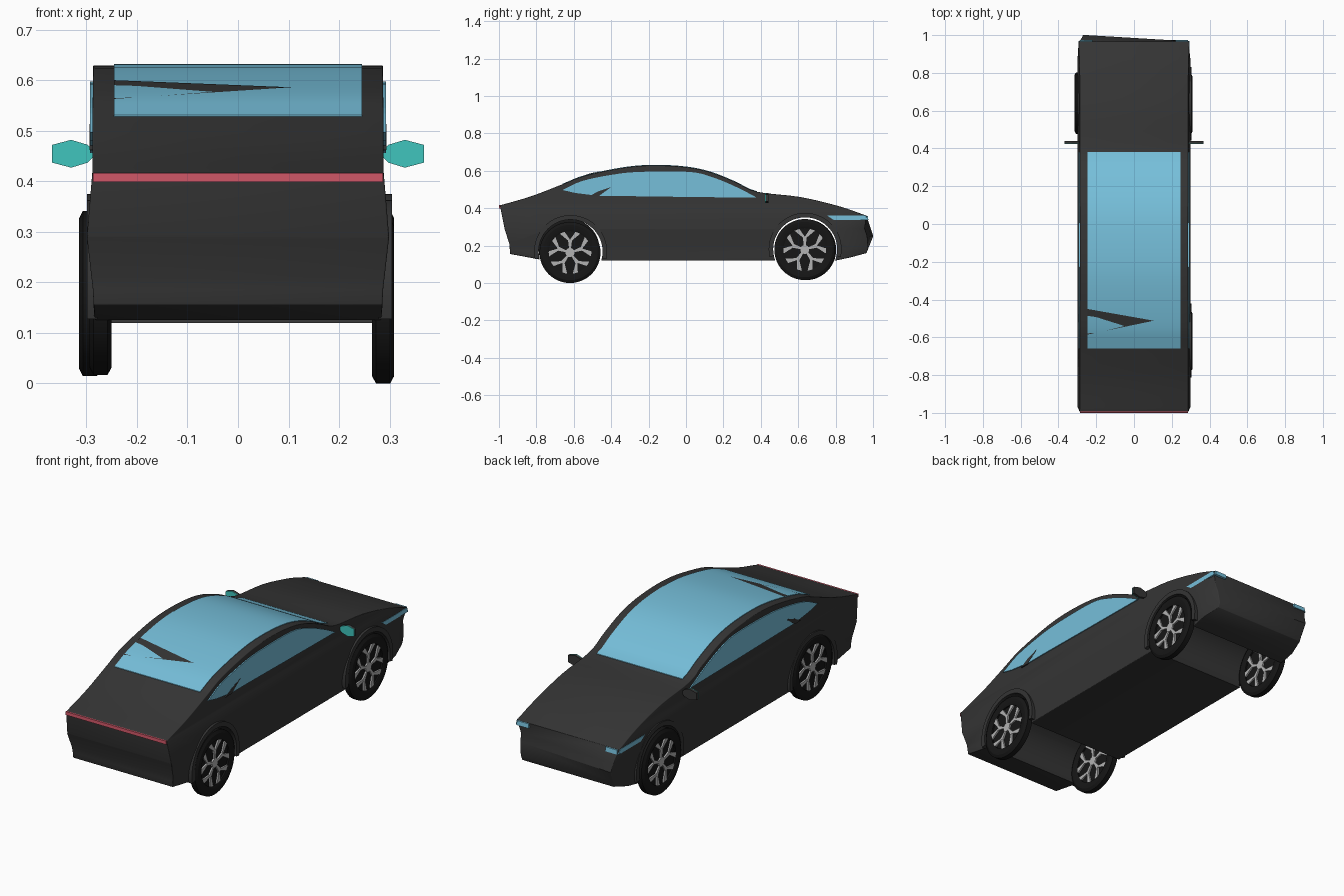
import bpy, bmesh
from math import sin, cos, pi, radians
from mathutils import Vector

if "Cube" in bpy.data.objects:
    bpy.data.objects.remove(bpy.data.objects["Cube"])


def material(name, r, g, b):
    m = bpy.data.materials.new(name)
    m.diffuse_color = (r, g, b, 1)
    m.use_nodes = True
    m.node_tree.nodes["Principled BSDF"].inputs["Base Color"].default_value = m.diffuse_color
    return m


PAINT = material("dark_paint", 0.035, 0.035, 0.035)
RUBBER = material("rubber", 0.008, 0.008, 0.008)
METAL = material("alloy", 0.45, 0.45, 0.45)
GLASS = material("blue_glass", 0.18, 0.52, 0.70)
RED = material("red_light", 0.6, 0.09, 0.13)
TEAL = material("teal_mirror", 0.05, 0.56, 0.51)


def finish(bm, name, mat):
    bmesh.ops.recalc_face_normals(bm, faces=bm.faces)
    me = bpy.data.meshes.new(name)
    bm.to_mesh(me)
    bm.free()
    ob = bpy.data.objects.new(name, me)
    bpy.context.collection.objects.link(ob)
    me.materials.append(mat)
    return ob


def select(ob):
    bpy.ops.object.select_all(action='DESELECT')
    ob.select_set(True)
    bpy.context.view_layer.objects.active = ob


def smooth(ob, angle=30):
    select(ob)
    bpy.ops.object.shade_smooth_by_angle(angle=radians(angle))


def add_prism(bm, pts, lo, hi, axis=0):
    """Extrude a 2D outline from lo to hi along x (axis 0) or y (axis 1)."""
    def vert(p, d):
        return bm.verts.new((d, *p) if axis == 0 else (p[0], d, p[1]))
    a = [vert(p, lo) for p in pts]
    b = [vert(p, hi) for p in pts]
    bm.faces.new(a)
    bm.faces.new(b[::-1])
    n = len(pts)
    for i in range(n):
        bm.faces.new((a[i], a[(i + 1) % n], b[(i + 1) % n], b[i]))


def prism(name, pts, lo, hi, mat, axis=0):
    bm = bmesh.new()
    add_prism(bm, pts, lo, hi, axis)
    return finish(bm, name, mat)


def curve(pts, steps=4):
    """Catmull-Rom curve through 2D points."""
    p = [Vector(q) for q in pts]
    p = [2 * p[0] - p[1]] + p + [2 * p[-1] - p[-2]]
    out = []
    for i in range(1, len(p) - 2):
        a, b, c, d = p[i - 1:i + 3]
        for s in range(steps):
            t = s / steps
            out.append(0.5 * (2 * b + (c - a) * t + (2 * a - 5 * b + 4 * c - d) * t * t
                              + (3 * b - a - 3 * c + d) * t ** 3))
    return [tuple(v) for v in out] + [tuple(p[-2])]


def arc(cy, cz, r, a0, a1, n):
    return [(cy + r * cos(radians(a0 + (a1 - a0) * i / n)),
             cz + r * sin(radians(a0 + (a1 - a0) * i / n))) for i in range(n + 1)]


# Body: side outline extruded across the car, flanks bulged at mid height
roof = curve([(-0.995, 0.415), (-0.83, 0.463), (-0.66, 0.528), (-0.54, 0.574), (-0.33, 0.617),
              (-0.17, 0.629), (0, 0.62), (0.13, 0.593), (0.26, 0.542), (0.38, 0.488),
              (0.61, 0.46), (0.82, 0.41), (0.965, 0.36)])
outline = roof + [(1.0, 0.25), (0.965, 0.16), (0.88, 0.137), (0.80, 0.12),
                  (-0.75, 0.12), (-0.94, 0.155), (-0.945, 0.21), (-0.97, 0.29)]
widths = [(0.12, 0.284), (0.185, 0.287), (0.29, 0.299), (0.42, 0.288), (0.64, 0.287)]


def half_width(z):
    for (z0, w0), (z1, w1) in zip(widths, widths[1:]):
        if z <= z1:
            return w0 + (w1 - w0) * (z - z0) / (z1 - z0)
    return widths[-1][1]


bm = bmesh.new()
add_prism(bm, outline, -1, 1)
cuts = [((0, 0, z), (0, 0, 1)) for z, _ in widths[1:-1]] + [((0, 0.87, 0), (0, 1, 0))]
for co, no in cuts:
    bmesh.ops.bisect_plane(bm, geom=bm.verts[:] + bm.edges[:] + bm.faces[:],
                           plane_co=co, plane_no=no)
for v in bm.verts:
    v.co.x *= half_width(v.co.z)
    if v.co.y > 0.95 and v.co.z < 0.3:      # tapered lower nose corners
        v.co.x *= 0.92
    if v.co.y > 0.985:                      # slightly skewed nose
        v.co.y -= 0.03 * (v.co.x + 0.25) / 0.5
bmesh.ops.triangulate(bm, faces=[f for f in bm.faces if f.calc_center_median().y > 0.87])
body = finish(bm, "body", PAINT)
bev = body.modifiers.new("soft_edges", 'BEVEL')
bev.width, bev.segments, bev.limit_method, bev.angle_limit = 0.01, 3, 'ANGLE', radians(40)

# Wheel arch tunnels through the body
arches = [(-0.617, 0.168), (0.637, 0.18)]
cutters = []
for cy, cz in arches:
    cut = prism("arch_cutter", arc(cy, cz, 0.171, 0, 360 - 7.5, 47), -0.6, 0.6, PAINT)
    cut.hide_render = True
    cutters.append(cut)
    m = body.modifiers.new("arch", 'BOOLEAN')
    m.operation, m.object, m.solver = 'DIFFERENCE', cut, 'EXACT'
select(body)
for m in list(body.modifiers):
    bpy.ops.object.modifier_apply(modifier=m.name)
for c in cutters:
    bpy.data.objects.remove(c)
smooth(body)

# Panoramic glass from windscreen to rear window
top = [p for p in roof if -0.665 <= p[0] <= 0.385]
glass = [(y, z + 0.003) for y, z in top] + [(y, z - 0.01) for y, z in top[::-1]]
smooth(prism("roof_glass", glass, -0.245, 0.245, GLASS))

# Dark wedge lying on the rear window
bm = bmesh.new()
bm.faces.new([bm.verts.new(p) for p in ((-0.245, -0.585, 0.563), (0.105, -0.512, 0.586),
                                        (-0.245, -0.45, 0.600))])
finish(bm, "rear_window_wedge", PAINT)

# Tail light bar
prism("tail_light", [(-1.0, 0.399), (-0.999, 0.416), (-0.985, 0.416), (-0.985, 0.399)],
      -0.287, 0.287, RED)

window = curve([(-0.66, 0.497), (-0.556, 0.545), (-0.40, 0.578), (-0.25, 0.594), (0.02, 0.594),
                (0.155, 0.561), (0.28, 0.508), (0.38, 0.456)]) + \
    [(0.02, 0.46), (-0.35, 0.465), (-0.46, 0.465), (-0.59, 0.481)]
mirror = [(0.283, 0.458), (0.297, 0.472), (0.33, 0.482), (0.368, 0.472),
          (0.368, 0.437), (0.33, 0.427), (0.297, 0.437), (0.283, 0.452)]

for s, side in ((1, "right"), (-1, "left")):
    # Side windows and the small pillar in them
    prism(side + "_window", window, s * 0.27, s * 0.293, GLASS)
    prism(side + "_window_pillar", [(-0.40, 0.513), (-0.47, 0.49), (-0.52, 0.462), (-0.47, 0.462)],
          s * 0.27, s * 0.294, PAINT)
    # Headlights wrapping round the nose
    prism(side + "_headlight_strip", [(0.755, 0.360), (0.960, 0.360), (0.970, 0.337), (0.79, 0.337)],
          s * 0.27, s * 0.295, GLASS)
    prism(side + "_headlight", [(0.90, 0.359), (0.972, 0.359), (0.975, 0.337), (0.90, 0.337)],
          s * 0.22, s * 0.287, GLASS)
    # Arch flares
    for (cy, cz), end in zip(arches, ("rear", "front")):
        ring = arc(cy, cz, 0.195, -12, 192, 32) + arc(cy, cz, 0.171, 192, -12, 32)
        smooth(prism(f"{side}_{end}_arch_flare", ring, s * 0.278,
                     0.305 if s > 0 else -0.299, PAINT))
    # Door mirrors: dark housing with a teal reflecting face
    plate = [(s * x, z) for x, z in mirror]
    prism(side + "_mirror_housing", plate, 0.427, 0.44, PAINT, axis=1)
    prism(side + "_mirror_glass", plate, 0.423, 0.427, TEAL, axis=1)


def lathe(name, profile, mat, steps=48):
    """Revolve a closed (x, radius) loop about the x axis."""
    bm = bmesh.new()
    rings = [[bm.verts.new((x, r * cos(2 * pi * i / steps), r * sin(2 * pi * i / steps)))
              for x, r in profile] for i in range(steps)]
    n = len(profile)
    for i in range(steps):
        a, b = rings[i], rings[(i + 1) % steps]
        for j in range(n):
            bm.faces.new((a[j], a[(j + 1) % n], b[(j + 1) % n], b[j]))
    return finish(bm, name, mat)


def wheel(name, x, y, z):
    tyre = lathe(name + "_tyre", [(-0.017, 0.114), (-0.021, 0.122), (-0.022, 0.148), (-0.014, 0.163),
                                  (0.014, 0.163), (0.022, 0.148), (0.021, 0.122), (0.017, 0.114)], RUBBER)
    disc = prism(name + "_disc", arc(0, 0, 0.116, 0, 352.5, 47), -0.009, 0.009, RUBBER)
    # Five forked spokes and a hub on each face
    bm = bmesh.new()
    for x0, x1 in ((0.008, 0.017), (-0.017, -0.008)):
        add_prism(bm, arc(0, 0, 0.024, 0, 345, 23), x0, x1)
        for k in range(5):
            a = radians(90 + 72 * k)
            for d in (-1, 1):
                loop = [(0.015, a - 0.3), (0.015, a + 0.3), (0.065, a + d * 0.06 + 0.10),
                        (0.115, a + d * 0.38 + 0.12), (0.115, a + d * 0.38 - 0.12),
                        (0.065, a + d * 0.06 - 0.10)]
                add_prism(bm, [(r * cos(t), r * sin(t)) for r, t in loop], x0, x1)
    spokes = finish(bm, name + "_spokes", METAL)
    for ob in (tyre, disc, spokes):
        ob.location = (x, y, z)
        smooth(ob)


wheel("right_front_wheel", 0.287, 0.635, 0.179)
wheel("right_rear_wheel", 0.287, -0.62, 0.163)
wheel("left_front_wheel", -0.293, 0.64, 0.178)
wheel("left_rear_wheel", -0.272, -0.625, 0.18)
